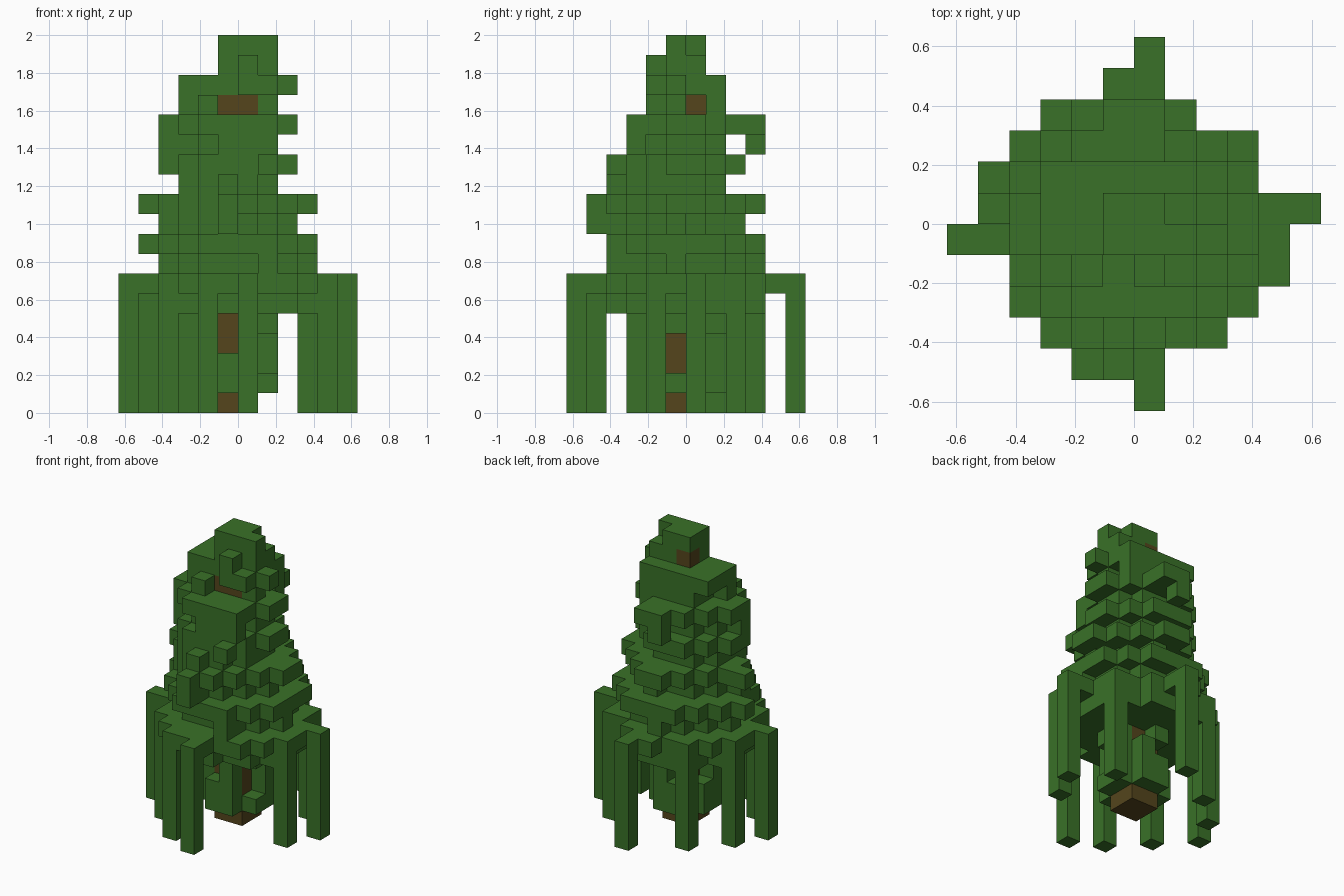
import bpy, bmesh
from mathutils import Vector

cube = bpy.data.objects.get("Cube")
if cube:
    bpy.data.objects.remove(cube, do_unlink=True)

CELL = 2 / 19


def material(name, rgb):
    mat = bpy.data.materials.new(name)
    mat.use_nodes = True
    color = (*rgb, 1)
    mat.diffuse_color = color
    mat.node_tree.nodes["Principled BSDF"].inputs["Base Color"].default_value = color
    return mat


leaf = material("leaf green", (.041, .166, .021))
bark = material("bark brown", (.089, .060, .012))


def box(i0, i1, j0, j1, k0, k1):
    """Cells of an inclusive block."""
    return {(i, j, k) for i in range(i0, i1 + 1)
            for j in range(j0, j1 + 1) for k in range(k0, k1 + 1)}


def disc(k, i0, i1, j0, j1, cut):
    """One leaf layer: a block with stepped corners."""
    return {(i, j, k) for i, j, k in box(i0, i1, j0, j1, k, k)
            if min(i - i0, i1 - i) + min(j - j0, j1 - j) >= cut}


def column(i, j, k0, k1):
    return box(i, i, j, j, k0, k1)


# trunk, bare again just under the crown
trunk = box(-1, 0, -1, 0, 0, 15) | column(-1, 0, 16, 17)

# small leaf clump low on the trunk
clump = disc(1, -2, 1, -2, 1, 1)
clump |= disc(2, -2, 1, -2, 1, 1) - column(1, -1, 2, 2)
clump |= column(1, 0, 2, 4) | column(-2, -1, 3, 3) | column(0, 1, 3, 3)
clump |= column(1, -1, 4, 4) | column(-1, 1, 4, 4) | column(0, -2, 3, 4)

# wide skirt
skirt = disc(5, -4, 3, -4, 3, 2) - column(1, -4, 5, 5)
skirt |= disc(6, -4, 3, -4, 3, 1) - column(2, 3, 6, 6)
skirt |= box(-5, -5, -1, 1, 6, 6) | box(4, 4, -2, 0, 6, 6)
skirt |= box(-1, 0, 4, 4, 6, 6) | box(-2, 0, -5, -5, 6, 6)

# strands hanging from the skirt to the ground
strands = set()
for i, j in ((0, -6), (5, 0), (0, 5), (-6, -1), (4, -2),
             (-2, -5), (-4, -3), (-3, 3), (-5, 1), (3, 2)):
    strands |= column(i, j, 0, 6)

# middle tiers: wide layers over narrow ones, with ragged tips
middle = disc(7, -3, 2, -3, 2, 1) | column(1, -4, 6, 8)
middle |= column(-4, 0, 7, 7) | column(3, -1, 7, 7) | column(-1, 3, 7, 7)
middle |= disc(8, -4, 3, -4, 3, 2) | column(-5, 0, 8, 8)
middle |= disc(9, -3, 1, -3, 1, 1) | box(-1, -1, -5, -4, 9, 10)
middle |= column(-4, -1, 9, 9) | column(2, -1, 9, 9) | column(0, 2, 9, 9)
middle |= disc(10, -4, 3, -4, 3, 3) | column(-5, 0, 10, 10)
middle |= disc(11, -3, 1, -3, 1, 1) | column(-1, -4, 11, 11)
middle |= disc(12, -4, 2, -3, 2, 2) | column(1, -4, 12, 12)

# upper tiers
upper = disc(13, -3, 1, -2, 1, 1) | box(-1, 1, -3, -3, 13, 14)
upper |= column(-4, -1, 13, 13) | column(-1, 3, 13, 13)
upper |= disc(14, -4, 2, -3, 2, 2) | box(-1, 0, 3, 3, 14, 14)
upper |= box(-2, 1, -1, 1, 15, 15) - column(1, 0, 15, 15)
upper |= column(-2, -2, 15, 15) | column(-3, -1, 15, 15)
upper |= box(-3, 1, -1, 1, 16, 16) | box(0, 1, -2, -2, 16, 16)
upper |= column(2, -1, 16, 16)

# crown
crown = box(-1, 1, -1, 0, 17, 18) - column(1, 0, 18, 18)
crown |= column(0, -2, 17, 17)

# earlier parts own a shared cell
parts = [("trunk", trunk, bark), ("lower_leaf_clump", clump, leaf),
         ("leaf_skirt", skirt, leaf), ("hanging_strands", strands, leaf),
         ("middle_leaf_tiers", middle, leaf), ("upper_leaf_tiers", upper, leaf),
         ("leaf_crown", crown, leaf)]
filled = set().union(*(cells for _, cells, _ in parts))
AXES = [Vector(a) for a in ((1, 0, 0), (0, 1, 0), (0, 0, 1))]


def build(name, cells, mat):
    """Skin the exposed sides of the cells."""
    bm = bmesh.new()
    for cell in cells:
        mid = Vector(cell) + Vector((.5, .5, .5))
        for a in range(3):
            for sign in (-1, 1):
                n = AXES[a] * sign
                if tuple(int(c) for c in Vector(cell) + n) in filled:
                    continue
                u, v = AXES[(a + 1) % 3] / 2, AXES[(a + 2) % 3] / 2 * sign
                c = mid + n / 2
                bm.faces.new([bm.verts.new(p * CELL) for p in
                              (c - u - v, c + u - v, c + u + v, c - u + v)])
    bmesh.ops.remove_doubles(bm, verts=bm.verts, dist=CELL / 100)
    bmesh.ops.dissolve_limit(bm, angle_limit=.01, verts=bm.verts, edges=bm.edges)
    mesh = bpy.data.meshes.new(name)
    bm.to_mesh(mesh)
    bm.free()
    mesh.materials.append(mat)
    bpy.context.collection.objects.link(bpy.data.objects.new(name, mesh))


used = set()
for name, cells, mat in parts:
    build(name, cells - used, mat)
    used |= cells
